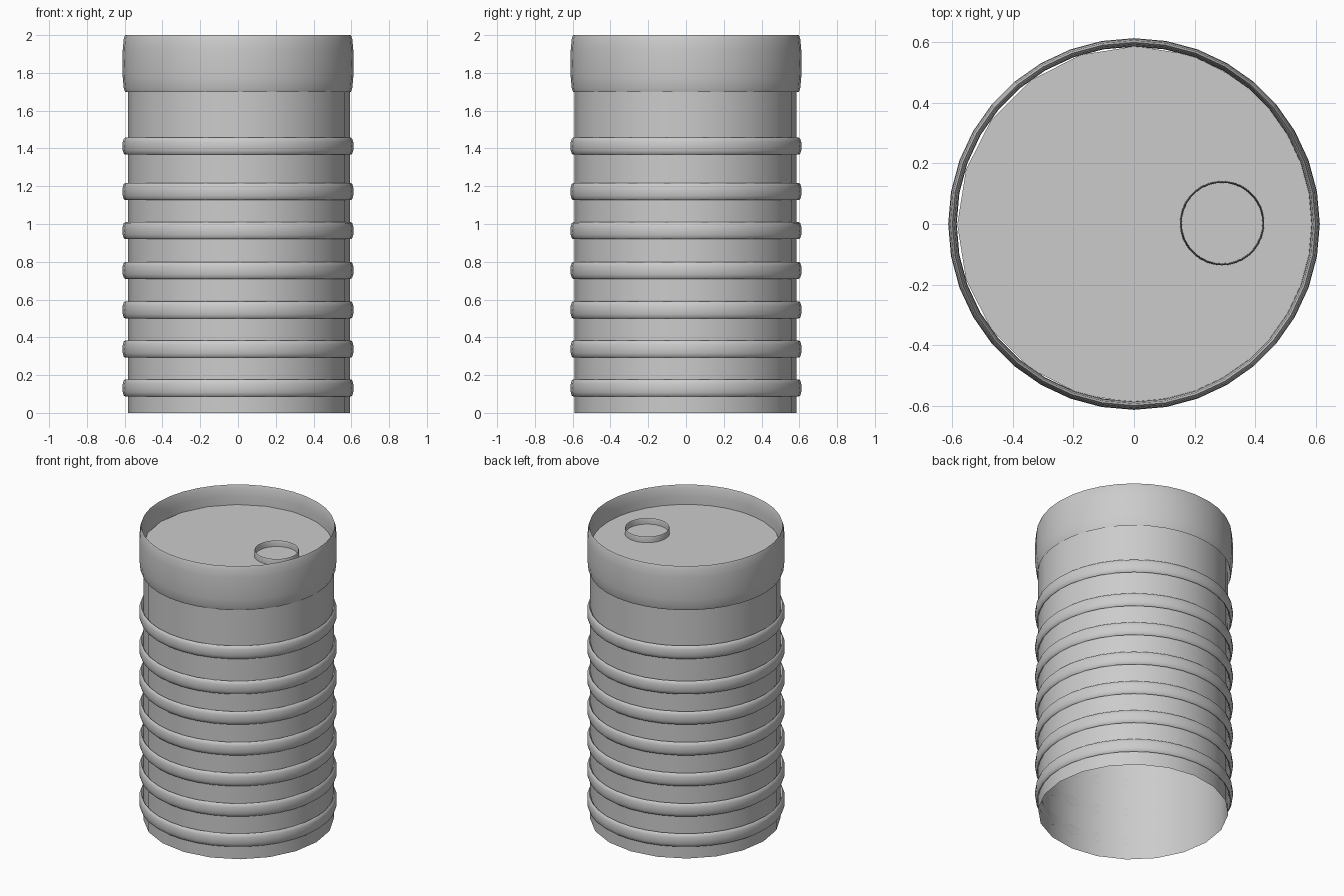
import bpy
import bmesh
from math import cos, sin, tau, radians

if "Cube" in bpy.data.objects:
    bpy.data.objects.remove(bpy.data.objects["Cube"])


def finish(bm, name, loc):
    bmesh.ops.recalc_face_normals(bm, faces=bm.faces)
    me = bpy.data.meshes.new(name)
    bm.to_mesh(me)
    bm.free()
    ob = bpy.data.objects.new(name, me)
    ob.location = loc
    bpy.context.collection.objects.link(ob)
    bpy.ops.object.select_all(action='DESELECT')
    ob.select_set(True)
    bpy.context.view_layer.objects.active = ob
    bpy.ops.object.shade_smooth_by_angle(angle=radians(40))
    return ob


def hoop(name, loc, radius, half_width, half_height, segments=36, sides=12):
    """Torus with an elliptical, upright cross-section."""
    bm = bmesh.new()
    rings = []
    for i in range(segments):
        a = tau * i / segments
        ring = []
        for j in range(sides):
            t = tau * j / sides
            r = radius + half_width * cos(t)
            ring.append(bm.verts.new((r * cos(a), r * sin(a), half_height * sin(t))))
        rings.append(ring)
    for i in range(segments):
        p, q = rings[i], rings[(i + 1) % segments]
        for j in range(sides):
            k = (j + 1) % sides
            bm.faces.new((p[j], q[j], q[k], p[k]))
    return finish(bm, name, loc)


# Barrel wall with its lid, open at the bottom
LID_Z = 1.87
bm = bmesh.new()
bmesh.ops.create_cone(bm, cap_ends=True, segments=20, radius1=0.588,
                      radius2=0.588, depth=LID_Z)
bottom = [f for f in bm.faces if f.calc_center_median().z < -LID_Z / 2 + 0.01]
bmesh.ops.delete(bm, geom=bottom, context='FACES_ONLY')
body = finish(bm, "barrel_body", (0.006, -0.002, LID_Z / 2))

# Reinforcing hoops up the side
for n, z in enumerate((0.132, 0.338, 0.545, 0.755, 0.965, 1.172, 1.412)):
    hoop(f"side_hoop_{n + 1}", (0, 0, z), 0.598, 0.014, 0.045)

# Tall collar around the top
hoop("top_collar", (0, 0, 1.85), 0.598, 0.014, 0.15)

# Filler ring on the lid
hoop("filler_ring", (0.29, 0.003, LID_Z), 0.136, 0.003, 0.04)
